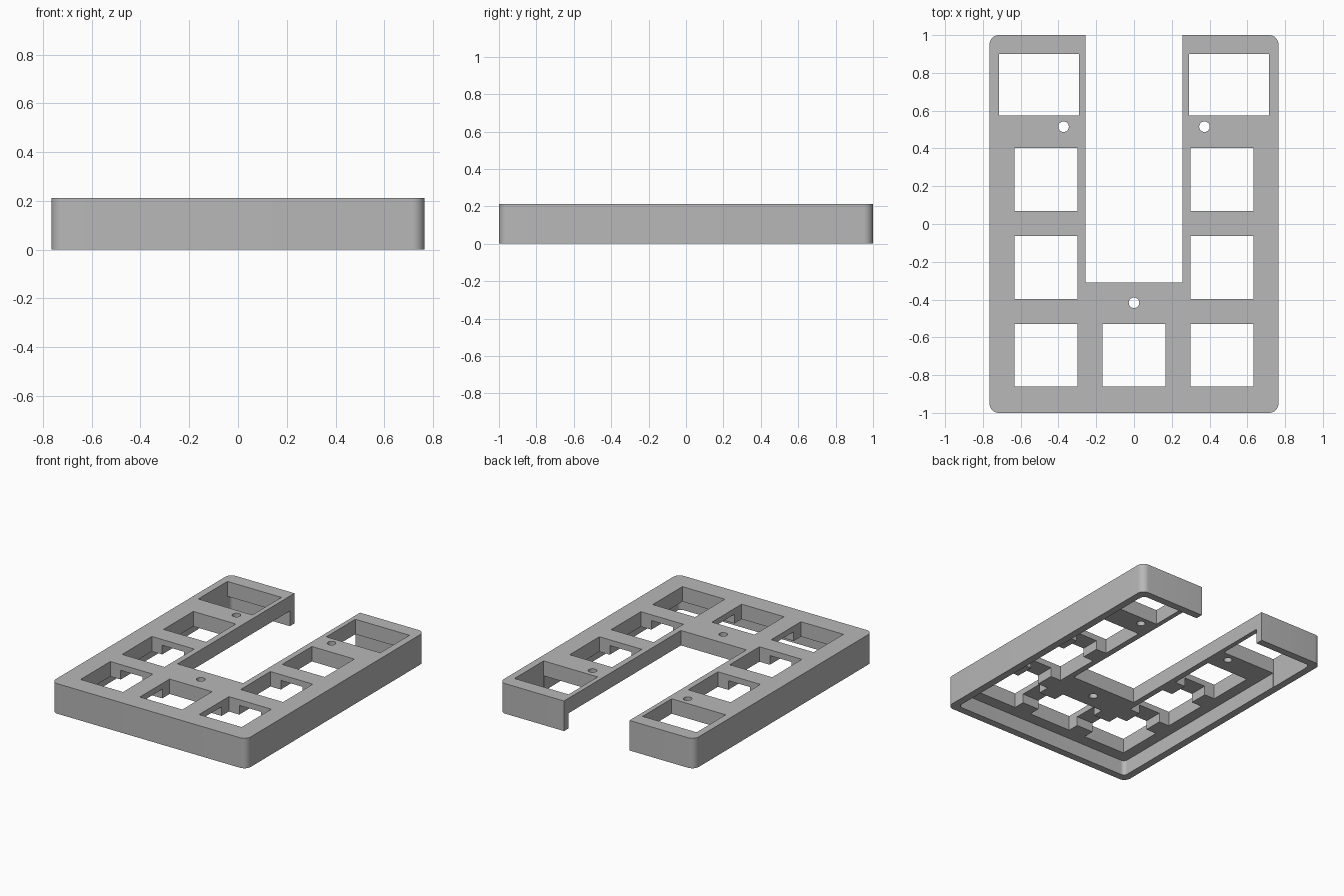
import bpy, bmesh, math

cube = bpy.data.objects.get("Cube")
if cube:
    bpy.data.objects.remove(cube, do_unlink=True)

# Main dimensions
HALF_X, HALF_Y, HEIGHT = 0.765, 1.0, 0.213
RIM = 0.053
PLATE_Z = 0.107      # underside of the thick key plate
LIP_Z = 0.172        # ceiling of the channels between keys
KEY = 0.333
COLUMN, ROWS = 0.465, (-0.695, -0.23, 0.235)

grey = bpy.data.materials.new("plain_grey")
grey.use_nodes = True
grey.diffuse_color = (0.48, 0.48, 0.48, 1)
grey.node_tree.nodes["Principled BSDF"].inputs["Base Color"].default_value = grey.diffuse_color


def prism(name, points, z0, z1):
    """Extrude a flat outline between two heights."""
    bm = bmesh.new()
    base = bm.faces.new([bm.verts.new((x, y, z0)) for x, y in points])
    top = bmesh.ops.extrude_face_region(bm, geom=[base])["geom"]
    moved = [v for v in top if isinstance(v, bmesh.types.BMVert)]
    bmesh.ops.translate(bm, verts=moved, vec=(0, 0, z1 - z0))
    bmesh.ops.recalc_face_normals(bm, faces=bm.faces)
    mesh = bpy.data.meshes.new(name)
    bm.to_mesh(mesh)
    bm.free()
    mesh.materials.append(grey)
    obj = bpy.data.objects.new(name, mesh)
    bpy.context.collection.objects.link(obj)
    return obj


def rounded_rect(hx, hy, r, steps=8):
    points = []
    for i, (sx, sy) in enumerate(((1, 1), (-1, 1), (-1, -1), (1, -1))):
        for k in range(steps + 1):
            a = (i + k / steps) * math.pi / 2
            points.append((sx * (hx - r) + r * math.cos(a),
                           sy * (hy - r) + r * math.sin(a)))
    return points


def rect(x0, x1, y0, y1):
    return [(x0, y0), (x1, y0), (x1, y1), (x0, y1)]


def square(x, y, w, d):
    return rect(x - w / 2, x + w / 2, y - d / 2, y + d / 2)


def circle(x, y, r, n=24):
    return [(x + r * math.cos(i * math.tau / n), y + r * math.sin(i * math.tau / n))
            for i in range(n)]


case = prism("key_case", rounded_rect(HALF_X, HALF_Y, 0.05), 0, HEIGHT)


def cut(name, points, z0=-0.1, z1=0.3):
    """Remove a prism from the case."""
    cutter = prism(name, points, z0, z1)
    cutter.hide_render = True
    mod = case.modifiers.new(name, "BOOLEAN")
    mod.operation = "DIFFERENCE"
    mod.solver = "EXACT"
    mod.object = cutter
    bpy.context.view_layer.objects.active = case
    bpy.ops.object.modifier_apply(modifier=name)
    bpy.data.objects.remove(cutter, do_unlink=True)


# Hollow underside and the open slot that makes the U shape
cut("cavity", rounded_rect(HALF_X - RIM, HALF_Y - RIM, 0.03), -0.1, PLATE_Z)
cut("centre_slot", rect(-0.257, 0.257, -0.31, 1.2))

# Key openings, connector windows and screw holes
keys = [(s * COLUMN, y) for s in (-1, 1) for y in ROWS] + [(0, ROWS[0])]
for x, y in keys:
    cut("key_opening", square(x, y, KEY, KEY))
for s in (-1, 1):
    cut("end_window", square(s * 0.502, 0.738, 0.424, 0.326))
for x, y in ((-0.373, 0.515), (0.373, 0.515), (0, -0.417)):
    cut("screw_hole", circle(x, y, 0.028))

# Channels under the bars between neighbouring keys
for s in (-1, 1):
    for low, high in zip(ROWS, ROWS[1:]):
        cut("bar_channel", square(s * COLUMN, (low + high) / 2, 0.17, 0.18), 0.05, LIP_Z)
    cut("bar_channel", square(s * COLUMN / 2, ROWS[0], 0.18, 0.17), 0.05, LIP_Z)

# Smooth the round corners, keep the edges crisp
bpy.ops.object.select_all(action="DESELECT")
case.select_set(True)
bpy.context.view_layer.objects.active = case
bpy.ops.object.shade_smooth_by_angle(angle=math.radians(30))
